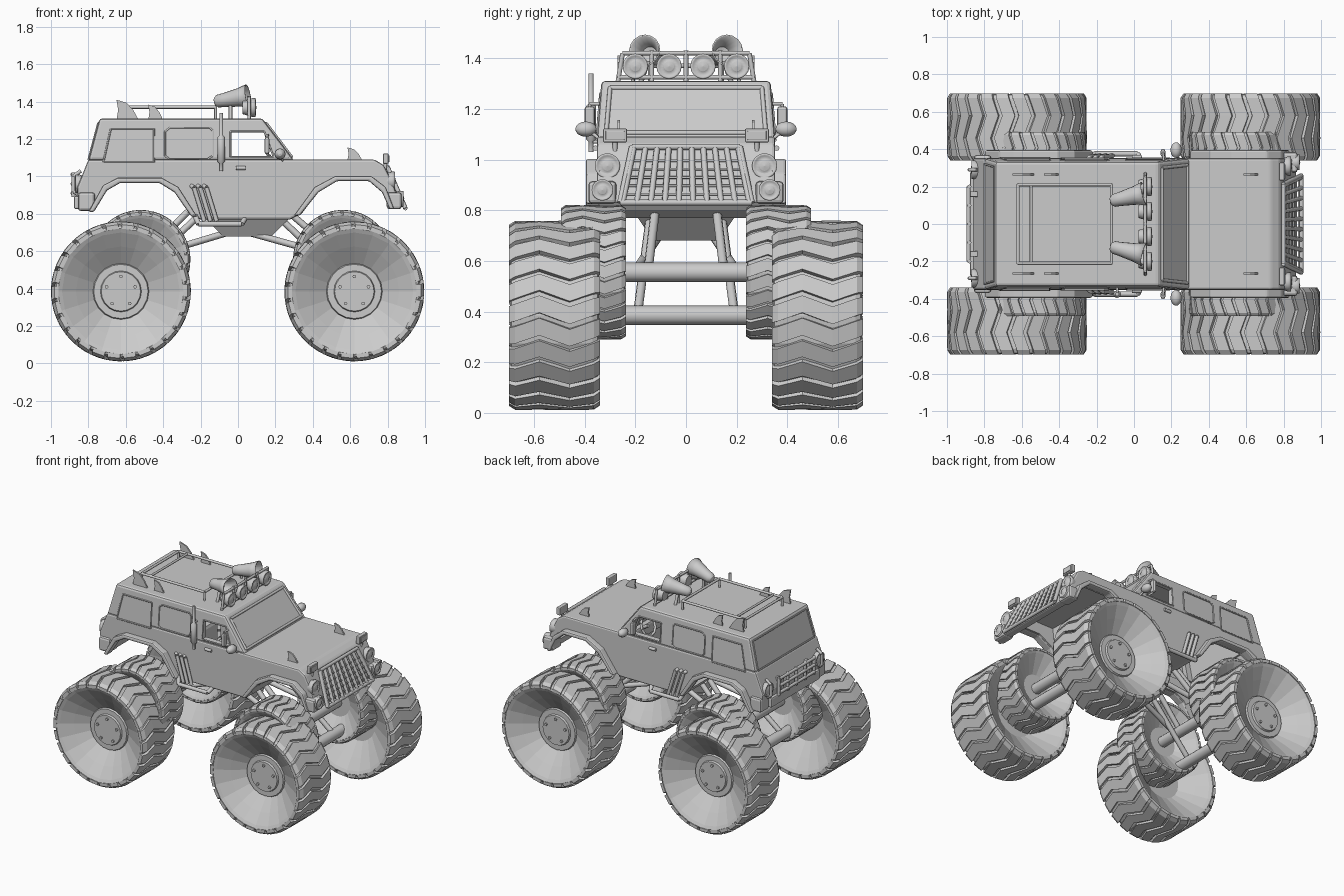
import bpy, bmesh
from math import sin, cos, pi
from mathutils import Vector, Matrix

if "Cube" in bpy.data.objects:
    bpy.data.objects.remove(bpy.data.objects["Cube"])


# ---------- helpers ----------
def finish(name, bm):
    bmesh.ops.remove_doubles(bm, verts=bm.verts, dist=1e-5)
    bmesh.ops.recalc_face_normals(bm, faces=bm.faces)
    me = bpy.data.meshes.new(name)
    bm.to_mesh(me)
    bm.free()
    ob = bpy.data.objects.new(name, me)
    bpy.context.scene.collection.objects.link(ob)
    return ob


def lathe(bm, prof, origin, axis, n=12, smooth=True):
    """Revolve (radius, height) pairs around an axis."""
    q = Vector(axis).to_track_quat('Z', 'Y')
    rings = [[bm.verts.new(Vector(origin) + q @ Vector((r * cos(2 * pi * i / n), r * sin(2 * pi * i / n), h)))
              for i in range(n)] if r else [bm.verts.new(Vector(origin) + q @ Vector((0, 0, h)))]
             for r, h in prof]
    for a, b in zip(rings, rings[1:]):
        for i in range(n):
            j = (i + 1) % n
            vs = [a[i % len(a)], a[j % len(a)], b[j % len(b)], b[i % len(b)]]
            f = bm.faces.new(list(dict.fromkeys(vs)))
            f.smooth = smooth and len(a) == len(b)


def tubes(name, paths, r, closed=False, n=8):
    bm = bmesh.new()
    for p in paths:
        p = [Vector(v) for v in p]
        for a, b in zip(p, p[1:] + p[:1] if closed else p[1:]):
            lathe(bm, [(0, 0), (r, 0), (r, (b - a).length), (0, (b - a).length)], a, b - a, n)
    return finish(name, bm)


def lathes(name, prof, places, axis=(1, 0, 0), n=16):
    bm = bmesh.new()
    for p in places:
        lathe(bm, prof, p, axis, n)
    return finish(name, bm)


def both(paths):
    return paths + [[(x, -y, z) for x, y, z in p] for p in paths]


def prism(name, pts, y0, y1, bevel=0, mirror=False, top=None):
    """Extrude an x-z outline along y; 'top' narrows the upper points."""
    bm = bmesh.new()
    zmax = max(z for x, z in pts)
    for s in ((1, -1) if mirror else (1,)):
        rows = [[bm.verts.new((x, s * (y if top is None or z < zmax - .01 else top * (1 if y > 0 else -1)), z))
                 for x, z in pts] for y in (y0, y1)]
        bm.faces.new(rows[0])
        bm.faces.new(rows[1])
        for i in range(len(pts)):
            j = (i + 1) % len(pts)
            bm.faces.new((rows[0][i], rows[0][j], rows[1][j], rows[1][i]))
    ob = finish(name, bm)
    if bevel:
        m = ob.modifiers.new('bevel', 'BEVEL')
        m.width, m.segments, m.limit_method = bevel, 2, 'ANGLE'
    return ob


def boxes(name, centres, size, bevel=.01):
    bm = bmesh.new()
    for c in centres:
        bmesh.ops.create_cube(bm, size=1, matrix=Matrix.Translation(c) @ Matrix.Diagonal((*size, 1)))
    ob = finish(name, bm)
    m = ob.modifiers.new('bevel', 'BEVEL')
    m.width, m.segments = bevel, 2
    return ob


def cut(target, cutter):
    m = target.modifiers.new('cut', 'BOOLEAN')
    m.object, m.solver = cutter, 'EXACT'
    cutter.hide_render = True
    cutter.hide_set(True)


def pair(x, y, z):
    return [(x, y, z), (x, -y, z)]


# ---------- wheels: dished rim, rounded shoulders, chevron lugs, hub bolts ----------
RIM = [(0, .075), (.105, .075), (.11, .062), (.145, .062), (.15, .05), (.24, .115), (.315, .165), (.337, .176),
       (.350, .170), (.359, .15), (.359, -.15), (.350, -.170), (.337, -.176), (.315, -.165), (.24, -.115),
       (.145, -.05), (0, -.05)]
LUG = [(-.18, .01, .357), (-.155, .03, .373), (-.06, .12, .374), (.06, 0, .374), (.155, .09, .373), (.18, .11, .357)]


def wheel(name, x, y, z, s):
    out = 1 if y > 0 else -1
    bm = bmesh.new()
    lathe(bm, [(r * s, h * s) for r, h in RIM], (x, y, z), (0, out, 0), 20, False)
    for k in range(5):
        a = 2 * pi * k / 5 + pi / 2
        lathe(bm, [(.01 * s, .06 * s), (.01 * s, .085 * s), (0, .085 * s)],
              (x + .08 * s * cos(a), y, z + .08 * s * sin(a)), (0, out, 0), 6)
    for k in range(26):
        rows = []
        for h, off, top in LUG:
            a = 2 * pi * k / 26 + off
            rows.append([bm.verts.new((x + s * r * cos(a + d), y + s * h, z + s * r * sin(a + d)))
                         for r, d in ((.335, -.1), (top, -.092), (top, .092), (.335, .1))])
        for a, b in zip(rows, rows[1:]):
            for i in range(4):
                bm.faces.new((a[i], a[(i + 1) % 4], b[(i + 1) % 4], b[i]))
        bm.faces.new(rows[0])
        bm.faces.new(rows[-1])
    finish(name, bm)


for end, x, xi in (('front', .622, .56), ('rear', -.626, -.52)):
    for side, s in (('left', 1), ('right', -1)):
        wheel(f'{end}_{side}_wheel', x, s * .519, .385, 1)
        wheel(f'{end}_{side}_inner_wheel', xi, s * .365, .555, .71)
    tubes(f'{end}_axles', [pair(x, .5, .385), pair(xi, .36, .555)], .038, n=12)
    k = 1 if x > 0 else -1
    tubes(f'{end}_suspension_links', both([[(k * .27, .12, .81), (xi, .15, .56)],
                                           [(k * .22, .14, .78), (x, .19, .40)],
                                           [(k * .02, .10, .71), (xi, .2, .56)]]), .018)

# ---------- body shell ----------
lower = prism('lower_body', [(-.80, 1.09), (-.86, .94), (-.85, .82), (-.77, .82), (-.70, .93), (-.63, .97),
                             (-.42, .97), (-.34, .92), (-.25, .79), (-.20, .77), (.28, .77), (.34, .80),
                             (.43, .92), (.53, .98), (.70, .98), (.77, .92), (.81, .83), (.87, .83),
                             (.83, .96), (.78, 1.06), (.73, 1.09)], -.352, .352, .012)
cabin = prism('cabin', [(-.80, 1.085), (.30, 1.085), (.13, 1.31), (-.74, 1.31)], -.352, .352, .015, top=.334)
cut(lower, prism('cabin_floor_cutter', [(-.76, 1.12), (-.81, .95), (-.70, .90), (-.40, .90), (-.26, .82),
                                        (.28, .82), (.26, 1.12)], -.325, .325))
cut(lower, prism('engine_bay_cutter', [(.40, .85), (.42, 1.06), (.74, 1.06), (.79, .9)], -.325, .325))
cut(cabin, prism('cabin_cutter', [(-.765, 1.05), (.28, 1.05), (.105, 1.285), (-.715, 1.285)], -.305, .305))
WINDOWS = {'quarter': [(-.72, 1.075), (-.45, 1.075), (-.45, 1.255), (-.68, 1.255)],
           'middle': [(-.39, 1.11), (-.37, 1.095), (-.16, 1.095), (-.135, 1.11), (-.135, 1.245), (-.15, 1.26),
                      (-.365, 1.26), (-.39, 1.24)],
           'front': [(-.04, 1.105), (.19, 1.105), (.14, 1.24), (-.04, 1.24)]}


def side_y(z):
    return .352 - max(0, z - 1.085) * .08


# ---------- windows: holes, panes and trim ----------
for key, pts in WINDOWS.items():
    hole = prism(key + '_window_cutter', pts, -.5, .5)
    cut(cabin, hole)
    if key == 'quarter':
        cut(lower, hole)
    tubes(key + '_window_trim', both([[(x, side_y(z), z) for x, z in pts]]), .005, True, 6)
    if key != 'front':
        bm = bmesh.new()
        for s in (1, -1):
            bm.faces.new([bm.verts.new((x, s * (side_y(z) - .006), z)) for x, z in pts])
        finish(key + '_window_glass', bm)
for name, lo, hi, r in (('windshield', (.285, .315, 1.105), (.15, .30, 1.283), .009),
                        ('rear_window', (-.80, .32, 1.09), (-.748, .305, 1.285), .005)):
    tubes(name + '_frame', [pair(*lo) + pair(*hi)[::-1]], r, True)

# ---------- fender flares ----------
for name, cx, path in (('rear', -.52, [(-.77, .81), (-.70, .925), (-.63, .965), (-.42, .965), (-.34, .915), (-.25, .785)]),
                       ('front', .60, [(.33, .79), (.43, .915), (.53, .975), (.70, .975), (.77, .915), (.81, .825)])):
    outer = [(x + (x - cx) * .12, z + .028 * (z > .85)) for x, z in path]
    prism(name + '_fender_flares', path + outer[::-1], .335, .395, .01, True)

# ---------- underbody, step bars, side pipes ----------
bm = bmesh.new()
bmesh.ops.create_cube(bm, size=1)
for v in bm.verts:
    up = v.co.z > 0
    v.co = (.05 + v.co.x * (.5 if up else .26), v.co.y * (.42 if up else .26), .80 if up else .68)
finish('chassis_pan', bm)
tubes('step_bars', both([[(-.23, .35, .79), (-.21, .375, .745), (.02, .375, .745), (.04, .33, .78)]]), .014)
tubes('side_pipes', both([[(-.25 + d, .345, .95), (-.235 + d, .36, .94), (-.18 + d, .365, .76)]
                          for d in (0, .033, .066)]), .012)
tubes('door_handles', both([[(-.01, .358, 1.045), (.04, .358, 1.045)]]), .011)

# ---------- front end ----------
def grille_pt(y, t):
    return (.80 + .095 * t, y * (.82 + .18 * t), 1.05 - .22 * t)


tubes('grille_frame', [[grille_pt(-.26, 0), grille_pt(.26, 0), grille_pt(.26, 1), grille_pt(-.26, 1)]], .012, True)
tubes('grille_bars', [[grille_pt(-.25 + .5 * i / 9, .03), grille_pt(-.25 + .5 * i / 9, 1)] for i in range(10)], .012)
tubes('grille_cross_bars', [[grille_pt(-.26, t), grille_pt(.26, t)] for t in (.25, .4, .55, .7, .85)], .005)
boxes('front_bumper_ends', pair(.835, .33, .87), (.08, .11, .09), .015)
LAMP = [(0, -.05), (.035, -.05), (.05, 0), (.05, .018), (.042, .02), (.038, .01), (.02, .02), (0, .024)]
lathes('headlights', LAMP, pair(.82, .31, .975))
lathes('fog_lights', [(r * .85, h) for r, h in LAMP], pair(.865, .33, .88))
boxes('hood_lamps', pair(.79, .28, 1.095), (.03, .095, .055), .006)
boxes('hood_lamp_lenses', pair(.806, .28, 1.095), (.008, .075, .036), .003)
tubes('hood_lamp_stalks', [[(.785, y, 1.03), (.79, y, 1.08)] for y in (.28, -.28)], .01)

# ---------- rear end ----------
boxes('rear_bumper_ends', pair(-.81, .32, .865), (.09, .10, .10), .015)
boxes('rear_bumper', [(-.862, 0, .86)], (.03, .56, .07), .01)
tubes('rear_guard', [[(-.885, -.2, z), (-.885, .2, z)] for z in (.91, .96, 1.01)] +
      [[(-.88, y, .89), (-.88, y, 1.02)] for y in (-.2, -.1, 0, .1, .2)], .011)
boxes('rear_guard_mounts', pair(-.855, .16, .96), (.06, .03, .08), .005)
lathes('tail_lights', LAMP, pair(-.85, .29, .96), (-1, 0, 0))
tubes('tail_light_guards', both([[(-.85, .29, .90), (-.88, .29, .92), (-.88, .29, 1.0), (-.84, .29, 1.03)]]), .01)

# ---------- mirrors and exhaust stack ----------
BALL = [(.03 * sin(pi * i / 8) if 0 < i < 8 else 0, -.042 * cos(pi * i / 8)) for i in range(9)]
lathes('round_mirrors', BALL, pair(.225, .395, 1.12), (0, 1, 0), 12)
tubes('mirror_arms', both([[(.24, .34, 1.08), (.225, .39, 1.12)], [(.16, .33, 1.22), (.155, .38, 1.22),
                           (.155, .38, 1.12), (.17, .34, 1.11)]]), .007)
boxes('tall_mirrors', pair(.155, .38, 1.165), (.025, .04, .09), .01)
lathes('exhaust_stack', [(0, 0), (.01, 0), (.01, .04), (.02, .05), (.02, .18), (.01, .19), (.01, .31), (0, .31)],
       [(-.09, -.375, 1.03)], (0, 0, 1), 12)
tubes('exhaust_brackets', [[(-.09, -.375, z), (-.09, -.33, z)] for z in (1.07, 1.22)], .007)

# ---------- roof: rack, light bar, horns, fins ----------
tubes('roof_rack', [[(-.62, -.21, 1.37), (-.62, .21, 1.37), (-.12, .21, 1.37), (-.12, -.21, 1.37)]], .009, True)
tubes('roof_rack_bars', [pair(-.55, .21, 1.37)] + [[(x, y, 1.30), (x, y, 1.37)] for x in (-.62, -.12) for y in (.21, -.21)], .008)
tubes('light_bar', [[(.06, -.27, 1.30), (.06, -.25, 1.42), (.06, .25, 1.42), (.06, .27, 1.30)]] +
      [[(.06, y, 1.30), (.06, y, 1.43)] for y in (-.135, 0, .135)] + [pair(.06, .27, 1.325)], .009)
lathes('roof_lights', LAMP, [(.075, y, 1.368) for y in (-.2, -.067, .067, .2)])
for side, s in (('left', 1), ('right', -1)):
    lathes(side + '_horn', [(0, -.02), (.02, -.015), (.034, 0), (.038, .04), (.05, .12), (.063, .17), (.057, .17),
                            (.03, .08), (0, .07)], [(-.11, s * .125, 1.402)], (.17, s * .04, .03))
    tubes(side + '_horn_mount', [[(-.04, s * .14, 1.30), (-.04, s * .14, 1.38)],
                                 [(-.04, s * .18, 1.30), (-.04, s * .15, 1.39)]], .01)
for name, x, z, w, h in (('rear_roof', -.65, 1.30, .12, .11), ('mid_roof', -.48, 1.30, .08, .085), ('hood', .585, 1.085, .08, .07)):
    prism(name + '_fins', [(x, z), (x + w, z), (x + w * .75, z + h * .5), (x + w * .45, z + h * .85),
                           (x, z + h), (x + w * .08, z + h * .5)], .26, .271, 0, True)

# ---------- interior ----------
boxes('seat_cushions', pair(-.02, .16, .90), (.24, .22, .12), .03)
boxes('seat_backs', pair(-.15, .16, 1.01), (.07, .22, .22), .025)
boxes('dashboard', [(.26, 0, 1.04)], (.08, .62, .09), .015)
tubes('steering_wheel', [[(.19 + .03 * sin(a), .16 + .07 * cos(a), 1.09 + .06 * sin(a))
                          for a in [2 * pi * i / 12 for i in range(12)]]], .009, True)
tubes('steering_column', [[(.19, .16, 1.09), (.26, .16, 1.05)]], .012)
